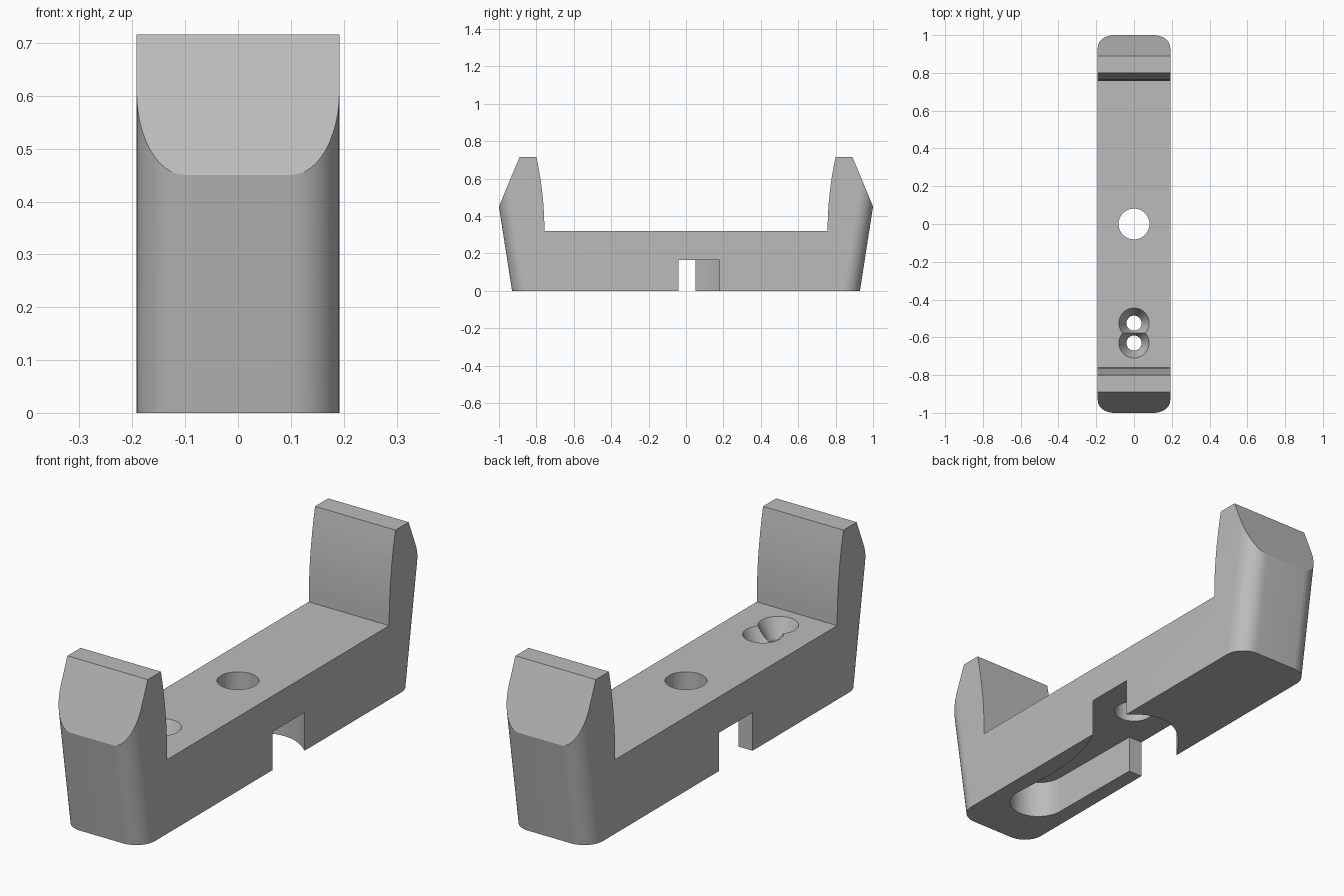
import bpy, bmesh, math
from mathutils import Vector

if "Cube" in bpy.data.objects:
    bpy.data.objects.remove(bpy.data.objects["Cube"])

grey = bpy.data.materials.new("plain grey")
grey.use_nodes = True
colour = (0.5, 0.5, 0.5, 1)
grey.diffuse_color = colour
grey.node_tree.nodes["Principled BSDF"].inputs["Base Color"].default_value = colour


def loft(name, bottom, top):
    """Closed solid between two rings with the same number of points."""
    bm = bmesh.new()
    a = [bm.verts.new(p) for p in bottom]
    b = [bm.verts.new(p) for p in top]
    bm.faces.new(a)
    bm.faces.new(b)
    for i in range(len(a)):
        j = (i + 1) % len(a)
        bm.faces.new((a[i], a[j], b[j], b[i]))
    bmesh.ops.recalc_face_normals(bm, faces=bm.faces)
    mesh = bpy.data.meshes.new(name)
    bm.to_mesh(mesh)
    bm.free()
    mesh.materials.append(grey)
    obj = bpy.data.objects.new(name, mesh)
    bpy.context.collection.objects.link(obj)
    return obj


def arc(cx, cy, r, start, end, n):
    angles = [math.radians(start + (end - start) * i / n) for i in range(n + 1)]
    return [(cx + r * math.cos(t), cy + r * math.sin(t)) for t in angles]


def at_height(points, z):
    return [(x, y, z) for x, y in points]


def rounded_plan(half_length, z, half_width=0.192, r=0.09):
    points = []
    for k, (sx, sy) in enumerate(((1, 1), (-1, 1), (-1, -1), (1, -1))):
        points += arc(sx * (half_width - r), sy * (half_length - r), r, 90 * k, 90 * k + 90, 12)
    return at_height(points, z)


def round_cutter(y, z0, r0, z1, r1):
    rings = [arc(0, y, r, 0, 352.5, 47) for r in (r0, r1)]
    return loft("round_cutter", at_height(rings[0], z0), at_height(rings[1], z1))


def boolean(target, cutter, operation="DIFFERENCE"):
    cutter.hide_render = True
    mod = target.modifiers.new("cut", "BOOLEAN")
    mod.operation = operation
    mod.solver = "EXACT"
    mod.object = cutter
    bpy.context.view_layer.objects.active = target
    bpy.ops.object.modifier_apply(modifier=mod.name)
    bpy.data.objects.remove(cutter)


def bezier(p0, p1, p2, n=8):
    p0, p1, p2 = Vector(p0), Vector(p1), Vector(p2)
    return [tuple(p0 * (1 - t) ** 2 + p1 * 2 * t * (1 - t) + p2 * t * t)
            for t in (i / n for i in range(n + 1))]


# U-shaped side profile, mirrored front to back
half = [(1.187, 0), (0.89, 0.716)] + bezier((0.8, 0.716), (0.757, 0.52), (0.757, 0.32))
profile = half + [(-y, z) for y, z in reversed(half)]
bracket = loft("bracket_body", [(-0.3, y, z) for y, z in profile],
               [(0.3, y, z) for y, z in profile])

# Flared outer block with rounded corners trims the profile
boolean(bracket, loft("outer_block", rounded_plan(0.9144, -0.1), rounded_plan(1.0544, 0.8)),
        "INTERSECT")

# Underside pocket: rounded slot that opens through both sides
pocket = [(0.3, -0.04), (0.3, 0.18)]
pocket += bezier((0.192, 0.18), (0.0, 0.36), (-0.192, 0.05), 16)
pocket += [(-0.3, 0.05), (-0.3, -0.18), (-0.125, -0.18)]
pocket += arc(0, -0.63, 0.12, 180, 360, 24)
pocket += bezier((0.11, -0.42), (0.11, -0.2), (0.192, -0.04), 10)
boolean(bracket, loft("pocket_cutter", at_height(pocket, -0.1), at_height(pocket, 0.165)))

# Centre hole and two countersunk screw holes
boolean(bracket, round_cutter(0, -0.1, 0.082, 0.5, 0.082))
for y in (-0.525, -0.63):
    boolean(bracket, round_cutter(y, -0.1, 0.04, 0.5, 0.04))
    boolean(bracket, round_cutter(y, 0.24, 0.04, 0.34, 0.09))

bpy.ops.object.select_all(action="DESELECT")
bracket.select_set(True)
bpy.context.view_layer.objects.active = bracket
bpy.ops.object.shade_smooth_by_angle(angle=math.radians(25))
